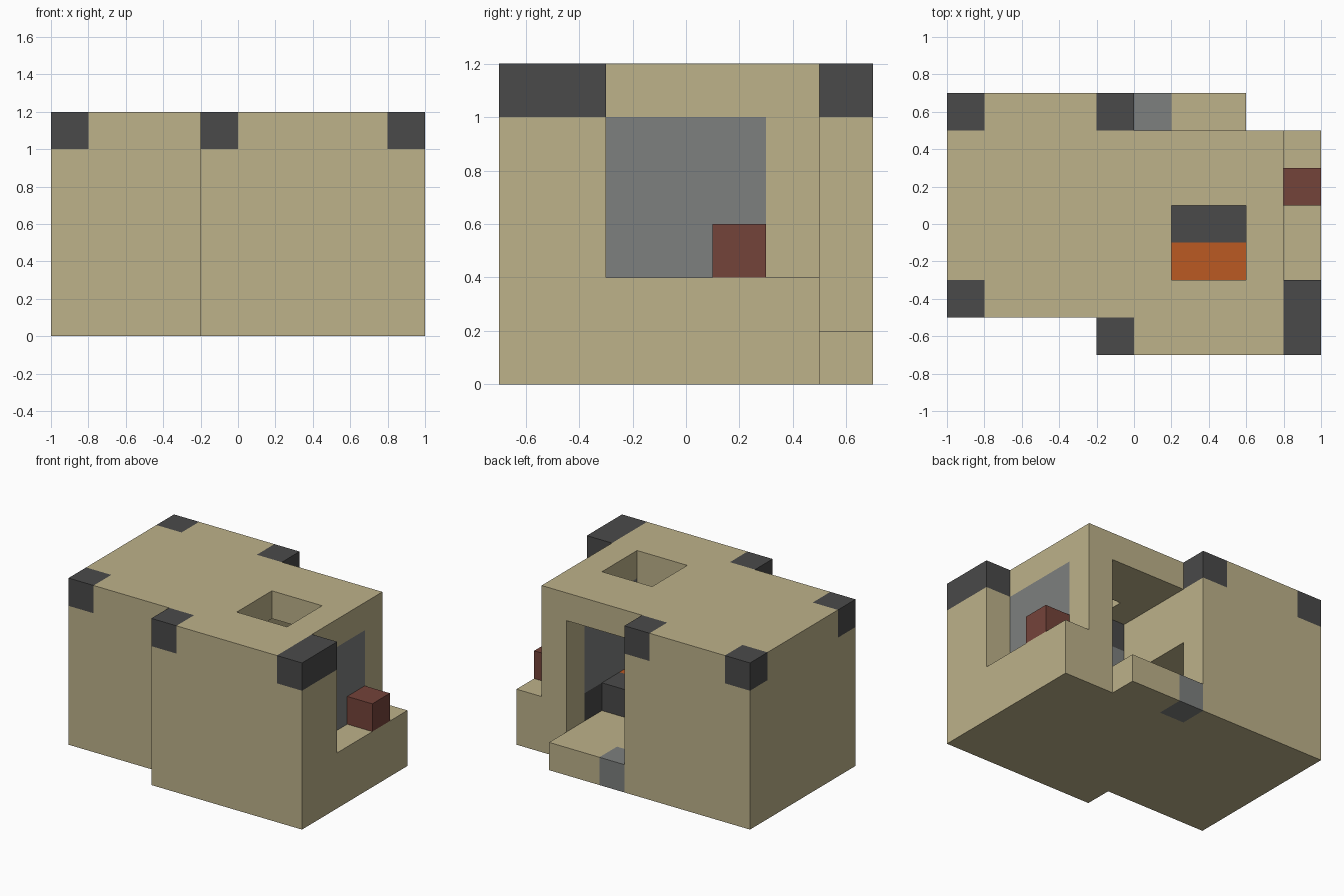
import bpy
import bmesh
from itertools import product
from mathutils import Vector

cube = bpy.data.objects.get("Cube")
if cube:
    bpy.data.objects.remove(cube, do_unlink=True)

UNIT = 0.2                       # edge length of one building block
ORIGIN = Vector((-1.0, -0.7, 0.0))


def material(name, rgb):
    m = bpy.data.materials.new(name)
    m.use_nodes = True
    m.diffuse_color = (*rgb, 1)
    bsdf = next(n for n in m.node_tree.nodes if n.type == 'BSDF_PRINCIPLED')
    bsdf.inputs["Base Color"].default_value = (*rgb, 1)
    bsdf.inputs["Roughness"].default_value = 0.9
    return m


SAND = material("sand", (0.51, 0.445, 0.255))
DARK = material("charcoal", (0.068, 0.068, 0.068))
GREY = material("grey", (0.205, 0.215, 0.21))
RED = material("brick_red", (0.175, 0.056, 0.042))
ORANGE = material("ember_orange", (0.50, 0.10, 0.016))


def block(x0, y0, z0, x1, y1, z1):
    """Set of unit cells between two corners."""
    return set(product(range(x0, x1), range(y0, y1), range(z0, z1)))


def build(name, mat, cells):
    """Closed, flat-faced mesh around a set of unit cells."""
    bm = bmesh.new()
    corners = {}

    def vert(p):
        if p not in corners:
            corners[p] = bm.verts.new(ORIGIN + Vector(p) * UNIT)
        return corners[p]

    for cell in sorted(cells):
        for axis, side in product(range(3), (0, 1)):
            near = list(cell)
            near[axis] += 1 if side else -1
            if tuple(near) in cells:
                continue
            u, v = (axis + 1) % 3, (axis + 2) % 3
            loop = []
            for a, b in ((0, 0), (1, 0), (1, 1), (0, 1)):
                p = list(cell)
                p[axis] += side
                p[u] += a
                p[v] += b
                loop.append(vert(tuple(p)))
            bm.faces.new(loop if side else loop[::-1])
    bmesh.ops.dissolve_limit(bm, angle_limit=0.01,
                             verts=bm.verts[:], edges=bm.edges[:])
    mesh = bpy.data.meshes.new(name)
    bm.to_mesh(mesh)
    bm.free()
    mesh.materials.append(mat)
    bpy.context.collection.objects.link(bpy.data.objects.new(name, mesh))


# Coloured parts set into the walls and the room
parts = [
    ("side_window", GREY, block(8, 2, 2, 9, 5, 5)),
    ("step_inlay", GREY, block(5, 6, 0, 6, 7, 1)),
    ("ledge_box", RED, block(9, 4, 2, 10, 5, 3)),
    ("hearth", DARK, block(6, 3, 1, 8, 4, 2)),
    ("embers", ORANGE, block(6, 2, 1, 8, 3, 2)),
    ("wall_inlay", DARK, block(8, 4, 1, 9, 5, 2)),
    ("pillar", GREY, block(5, 2, 1, 6, 3, 4)),
    ("pillar_cap", DARK, block(5, 2, 4, 6, 3, 5)),
]

# Dark caps on the roof corners
for label, x, y, depth in (("front_right", 0, 1, 1), ("front_middle", 4, 0, 1),
                           ("front_left", 9, 0, 2), ("back_right", 0, 6, 1),
                           ("back_middle", 4, 6, 1)):
    parts.append((label + "_roof_cap", DARK, block(x, y, 5, x + 1, y + depth, 6)))

# House shell: main body, front bay, back wing and entrance step
shell = (block(0, 1, 0, 10, 6, 6) | block(4, 0, 0, 10, 1, 6)
         | block(0, 6, 0, 5, 7, 6) | block(5, 6, 0, 8, 7, 1))
shell -= block(9, 2, 2, 10, 6, 6)      # side ledge
shell -= block(5, 2, 1, 8, 6, 5)       # room with open back
shell -= block(1, 2, 1, 5, 6, 3)       # low inner chamber
shell -= block(6, 2, 5, 8, 4, 6)       # smoke hole in the roof
for _, _, cells in parts:
    shell -= cells

build("house_shell", SAND, shell)
for part in parts:
    build(*part)
